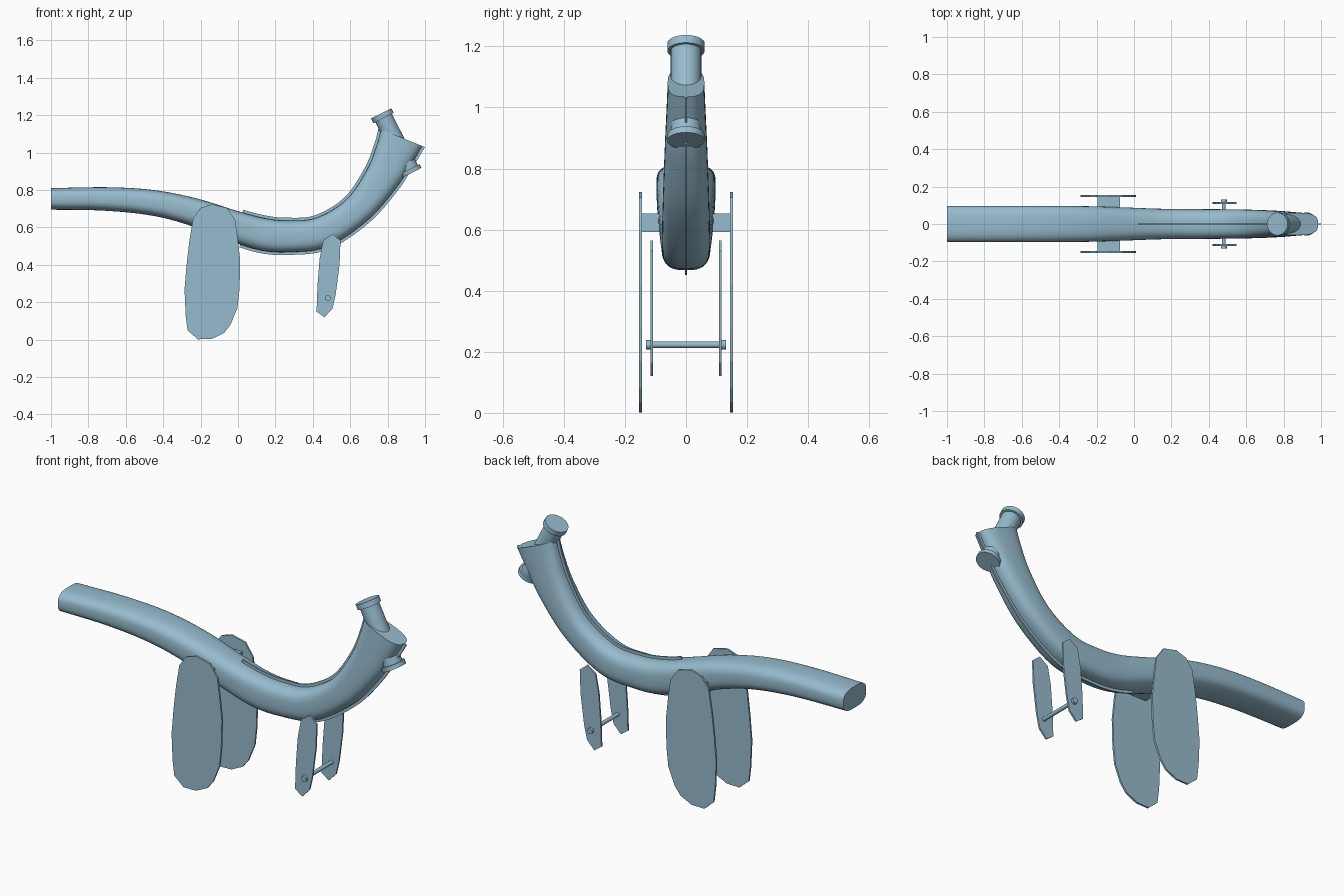
import bpy, bmesh, math
from mathutils import Vector, Matrix

if "Cube" in bpy.data.objects:
    bpy.data.objects.remove(bpy.data.objects["Cube"])

mat = bpy.data.materials.new("pale steel blue")
mat.diffuse_color = (0.31, 0.50, 0.62, 1)
mat.use_nodes = True
mat.node_tree.nodes["Principled BSDF"].inputs["Base Color"].default_value = mat.diffuse_color


def finish(name, bm, smooth=True):
    bmesh.ops.recalc_face_normals(bm, faces=bm.faces)
    me = bpy.data.meshes.new(name)
    bm.to_mesh(me)
    bm.free()
    ob = bpy.data.objects.new(name, me)
    bpy.context.collection.objects.link(ob)
    me.materials.append(mat)
    if smooth:
        bpy.ops.object.select_all(action='DESELECT')
        ob.select_set(True)
        bpy.context.view_layer.objects.active = ob
        bpy.ops.object.shade_smooth_by_angle(angle=math.radians(35))
    return ob


def loft(name, rings):
    """Closed rings of points joined into a capped tube."""
    bm = bmesh.new()
    vs = [[bm.verts.new(p) for p in r] for r in rings]
    n = len(vs[0])
    for a, b in zip(vs, vs[1:]):
        for i in range(n):
            j = (i + 1) % n
            bm.faces.new((a[i], a[j], b[j], b[i]))
    bm.faces.new(vs[0])
    bm.faces.new(vs[-1])
    return finish(name, bm)


def rod(name, p, q, r, sides=32):
    p, q = Vector(p), Vector(q)
    d = q - p
    bm = bmesh.new()
    m = Matrix.Translation((p + q) / 2) @ d.to_track_quat('Z', 'Y').to_matrix().to_4x4()
    bmesh.ops.create_cone(bm, cap_ends=True, segments=sides, radius1=r, radius2=r,
                          depth=d.length, matrix=m)
    return finish(name, bm)


def plate(name, outline, y0, y1):
    bm = bmesh.new()
    f = bm.faces.new([bm.verts.new((x, y0, z)) for x, z in outline])
    g = bmesh.ops.extrude_face_region(bm, geom=[f])['geom']
    bmesh.ops.translate(bm, vec=(0, y1 - y0, 0),
                        verts=[v for v in g if isinstance(v, bmesh.types.BMVert)])
    return finish(name, bm, False)


# Frame stations: top x, z, bottom x, z, half width
stations = [
    (-1.0, .81, -1.0, .695, .097), (-.70, .815, -.72, .69, .097),
    (-.45, .80, -.47, .665, .097), (-.22, .755, -.27, .615, .095),
    (-.01, .69, -.06, .535, .088), (.14, .65, .11, .48, .082),
    (.27, .637, .27, .468, .080), (.43, .655, .52, .53, .079),
    (.58, .75, .695, .64, .076), (.69, .91, .845, .81, .070),
    (.742, 1.04, .925, .935, .064), (.765, 1.125, .985, 1.035, .060)]
# keep the section square to the path in the tight bend
stations[7] = (.42, .652, .48, .497, .079)


def spline(t):
    i = min(int(t), len(stations) - 2)
    u = t - i
    get = lambda k: Vector(stations[max(0, min(k, len(stations) - 1))])
    a, b, c, d = (get(i + k) for k in (-1, 0, 1, 2))
    return .5 * (2 * b + (c - a) * u + (2 * a - 5 * b + 4 * c - d) * u * u
                 + (3 * b - a - 3 * c + d) * u ** 3)


# Main frame: rounded-rectangle section swept along the stations
def section(t, n=40, e=2 / 2.9):
    tx, tz, bx, bz, w = spline(t)
    top, bot = Vector((tx, 0, tz)), Vector((bx, 0, bz))
    c, h = (top + bot) / 2, (top - bot) / 2
    ring = []
    for k in range(n):
        a = 2 * math.pi * k / n
        ca, sa = math.cos(a), math.sin(a)
        ring.append(c + h * math.copysign(abs(sa) ** e, sa)
                    + Vector((0, w * math.copysign(abs(ca) ** e, ca), 0)))
    return ring


last = len(stations) - 1
loft("main_frame", [section(last * i / 66) for i in range(67)])


# Thin seam ridges along the inner and outer curves
def seam(name, start, upper):
    rings = []
    for i in range(49):
        tx, tz, bx, bz, w = spline(start + (last - start) * i / 48)
        top, bot = Vector((tx, 0, tz)), Vector((bx, 0, bz))
        d = (top - bot).normalized()
        base, d = (top, d) if upper else (bot, -d)
        y = Vector((0, .004, 0))
        inn, out = base - d * .02, base + d * .015
        rings.append([inn - y, inn + y, out + y, out - y])
    loft(name, rings)


seam("inner_seam", 4.2, True)
seam("outer_seam", 4.4, False)

# Steering tube through the frame, with a collar at each end
axis = Vector((.45, 0, -.893)).normalized()
top = Vector((.766, 0, 1.21))
end = top + axis * .357
rod("steering_tube", top + axis * .01, end - axis * .01, .05)
rod("upper_collar", top, top + axis * .028, .061)
rod("lower_collar", end - axis * .022, end, .061)

# Side plates, mirrored left and right
rear = [(-.20, .705), (-.14, .724), (-.06, .705), (-.015, .64), (0, .53), (.012, .42),
        (.008, .27), (-.003, .17), (-.04, .08), (-.075, .035), (-.14, .004),
        (-.215, .002), (-.27, .05), (-.28, .13), (-.286, .27), (-.275, .40),
        (-.26, .53), (-.24, .65)]
front = [(.455, .53), (.505, .565), (.548, .53), (.543, .40), (.522, .24), (.505, .165),
         (.462, .12), (.42, .15), (.425, .29), (.436, .43)]
for s, side in ((-1, "front"), (1, "back")):
    plate(side + "_rear_plate", rear, s * .144, s * .154)
    plate(side + "_foot_plate", front, s * .108, s * .117)
    rod(side + "_axle_nut", (.48, s * .117, .223), (.48, s * .131, .223), .016, 12)

# Block joining the rear plates, and the axle between the foot plates
plate("rear_cross_block", [(-.195, .592), (-.075, .592), (-.075, .653), (-.195, .653)],
      -.146, .146)
rod("axle", (.48, -.12, .223), (.48, .12, .223), .0105, 20)
